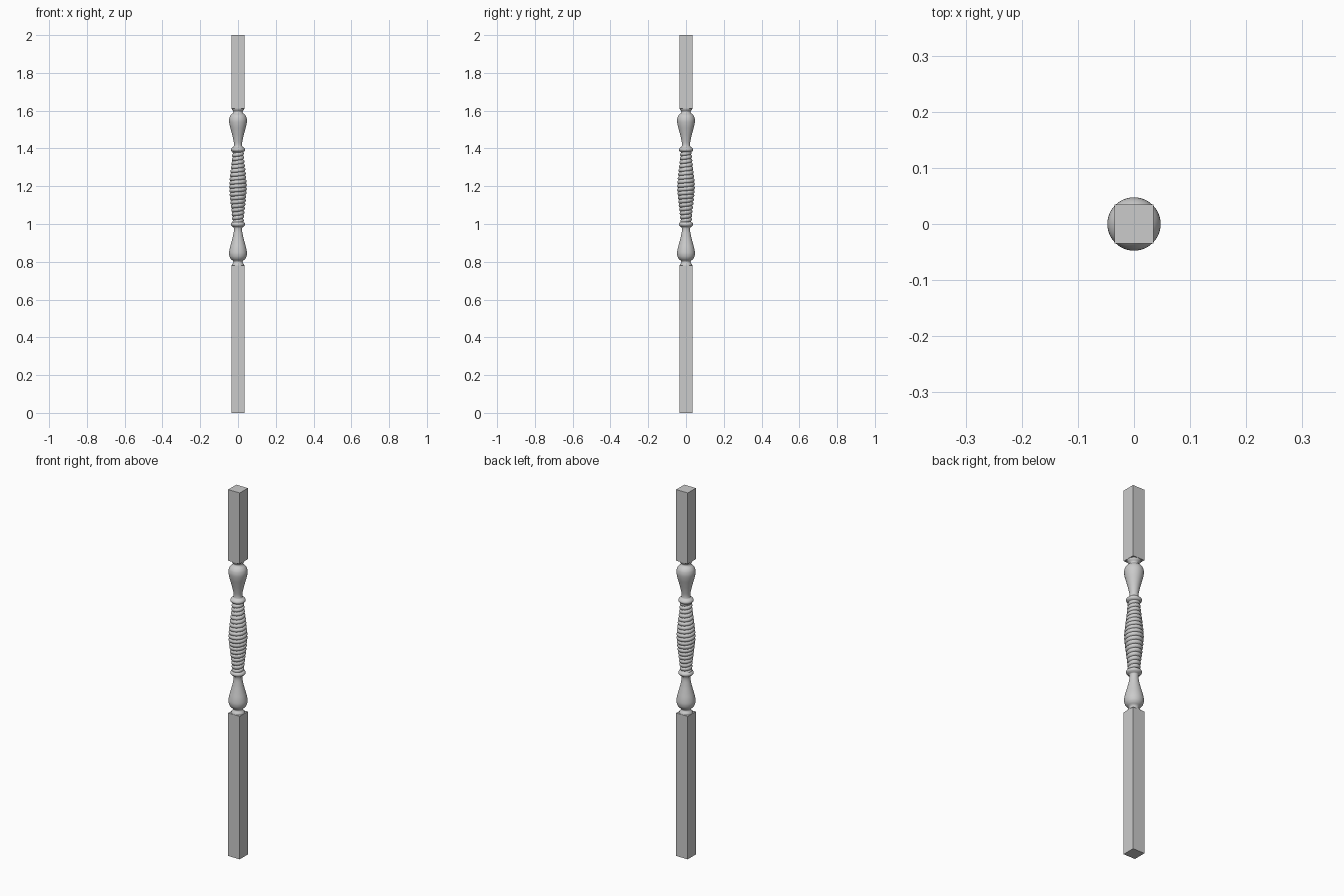
import bpy, bmesh, math
from mathutils import Vector

if "Cube" in bpy.data.objects:
    bpy.data.objects.remove(bpy.data.objects["Cube"])

SEG = 48


def finish(bm, name, smooth=True):
    bmesh.ops.recalc_face_normals(bm, faces=bm.faces)
    me = bpy.data.meshes.new(name)
    bm.to_mesh(me)
    bm.free()
    ob = bpy.data.objects.new(name, me)
    bpy.context.collection.objects.link(ob)
    if smooth:
        bpy.ops.object.select_all(action='DESELECT')
        ob.select_set(True)
        bpy.context.view_layer.objects.active = ob
        bpy.ops.object.shade_smooth_by_angle(angle=math.radians(40))
    return ob


def block(name, z0, z1, half=0.035):
    bm = bmesh.new()
    bmesh.ops.create_cube(bm, size=1)
    for v in bm.verts:
        v.co = Vector((v.co.x * 2 * half, v.co.y * 2 * half,
                       (z0 + z1) / 2 + v.co.z * (z1 - z0)))
    return finish(bm, name, False)


def lathe(name, zs, radius):
    """Surface of revolution; radius(z, angle) may vary round the axis."""
    bm = bmesh.new()
    rings = []
    for z in zs:
        ring = []
        for i in range(SEG):
            a = 2 * math.pi * i / SEG
            r = radius(z, a)
            ring.append(bm.verts.new((r * math.cos(a), r * math.sin(a), z)))
        rings.append(ring)
    for lo, hi in zip(rings, rings[1:]):
        for i in range(SEG):
            j = (i + 1) % SEG
            bm.faces.new((lo[i], lo[j], hi[j], hi[i]))
    bm.faces.new(rings[0])
    bm.faces.new(rings[-1])
    return finish(bm, name)


def curve(points):
    """Smooth radius through (z, r) points, with monotone tangents."""
    n = len(points)
    s = [(points[i + 1][1] - points[i][1]) / (points[i + 1][0] - points[i][0])
         for i in range(n - 1)]
    t = [s[0]] + [2 * a * b / (a + b) if a * b > 0 else 0
                  for a, b in zip(s, s[1:])] + [s[-1]]

    def f(z, a=0):
        i = 0
        while i < n - 2 and z > points[i + 1][0]:
            i += 1
        h = points[i + 1][0] - points[i][0]
        u = min(1, max(0, (z - points[i][0]) / h))
        return ((2*u**3 - 3*u**2 + 1) * points[i][1] + (u**3 - 2*u**2 + u) * h * t[i]
                + (3*u**2 - 2*u**3) * points[i + 1][1] + (u**3 - u**2) * h * t[i + 1])
    return f


# Square ends
block("lower_square_post", 0, 0.78)
block("upper_square_post", 1.612, 2)

# Vase turnings, lower and mirrored upper, heights from the square end
vase = [(0, .034), (.006, .032), (.019, .024), (.025, .027), (.034, .037),
        (.048, .045), (.064, .0475), (.085, .045), (.12, .036), (.16, .026),
        (.19, .0215), (.202, .023), (.206, .029), (.212, .036), (.218, .038),
        (.224, .036), (.23, .029), (.234, .022)]
samples = sorted({round(vase[i][0] + (vase[i + 1][0] - vase[i][0]) * k / 4, 6)
                  for i in range(len(vase) - 1) for k in range(5)})
f = curve(vase)
lathe("lower_vase_turning", [0.78 + h for h in samples], lambda z, a: f(z - 0.78))
lathe("upper_vase_turning", [1.612 - h for h in samples], lambda z, a: f(1.612 - z))

# Rope-twisted bulging centre
Z0, Z1, TURNS = 1.008, 1.384, 18
belly = curve([(Z0, .030), (1.06, .034), (1.12, .041), (1.196, .047),
               (1.272, .041), (1.332, .034), (Z1, .030)])


def rope(z, a):
    phase = (z - Z0) / (Z1 - Z0) * TURNS - a / (2 * math.pi)
    u = 2 * (phase % 1) - 1
    return belly(z) - 0.009 * (1 - math.sqrt(max(0, 1 - u * u)))


rows = TURNS * 14
lathe("twisted_centre", [Z0 + (Z1 - Z0) * i / rows for i in range(rows + 1)], rope)
